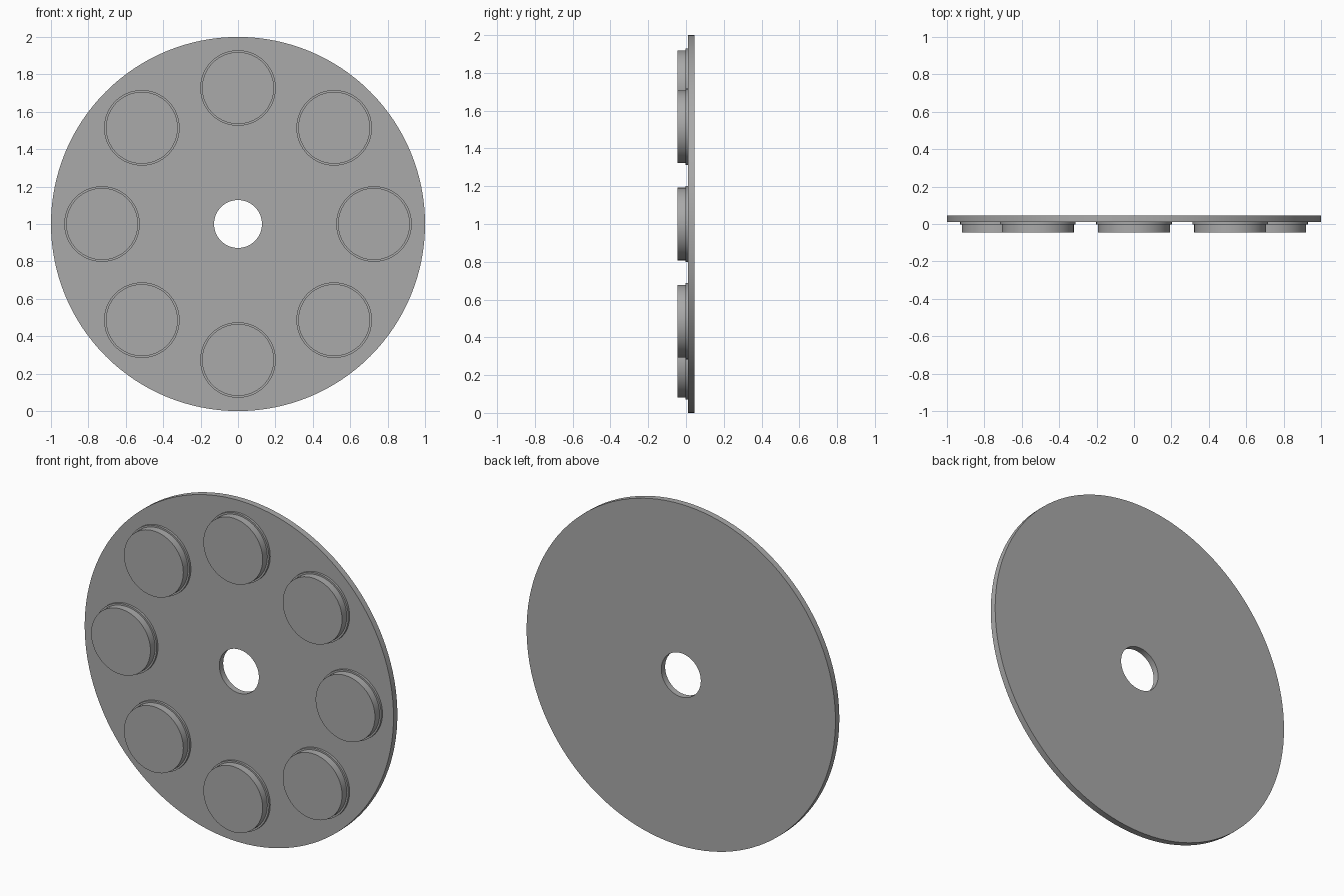
import bpy, bmesh, math
from mathutils import Vector, Matrix

cube = bpy.data.objects.get("Cube")
if cube:
    bpy.data.objects.remove(cube, do_unlink=True)

# Single grey material
grey = bpy.data.materials.new("plain grey")
grey.use_nodes = True
colour = (0.4, 0.4, 0.4, 1)
grey.diffuse_color = colour
grey.node_tree.nodes["Principled BSDF"].inputs["Base Color"].default_value = colour


def lathe(name, profile, centre, steps, closed=False):
    """Spin a (radius, y) profile about the y axis through centre."""
    bm = bmesh.new()
    verts = [bm.verts.new((r, y, 0)) for r, y in profile]
    pairs = list(zip(verts, verts[1:]))
    if closed:
        pairs.append((verts[-1], verts[0]))
    edges = [bm.edges.new(p) for p in pairs]
    bmesh.ops.spin(bm, geom=verts + edges, cent=(0, 0, 0), axis=(0, 1, 0),
                   angle=math.tau, steps=steps, use_duplicate=False)
    bmesh.ops.remove_doubles(bm, verts=bm.verts, dist=0.0001)
    bmesh.ops.recalc_face_normals(bm, faces=bm.faces)
    mesh = bpy.data.meshes.new(name)
    bm.to_mesh(mesh)
    bm.free()
    mesh.materials.append(grey)
    obj = bpy.data.objects.new(name, mesh)
    obj.location = centre
    bpy.context.collection.objects.link(obj)
    bpy.ops.object.select_all(action="DESELECT")
    obj.select_set(True)
    bpy.context.view_layer.objects.active = obj
    bpy.ops.object.shade_smooth_by_angle(angle=math.radians(30))
    return obj


FRONT, BACK = 0.01, 0.046
centre = Vector((0, 0, 1))

# Main disc with a central hole
lathe("disc", [(0.128, FRONT), (1, FRONT), (1, BACK), (0.128, BACK)],
      centre, 128, closed=True)

# Eight stepped round pads: a thin wide base and a narrower raised puck
pad_profile = [(0.202, FRONT), (0.202, -0.003), (0.192, -0.003),
               (0.192, -0.046), (0, -0.046)]
for i in range(8):
    offset = Matrix.Rotation(i * math.tau / 8, 3, "Y") @ Vector((0, 0, 0.727))
    lathe(f"pad_{i + 1}", pad_profile, centre + offset, 64)
